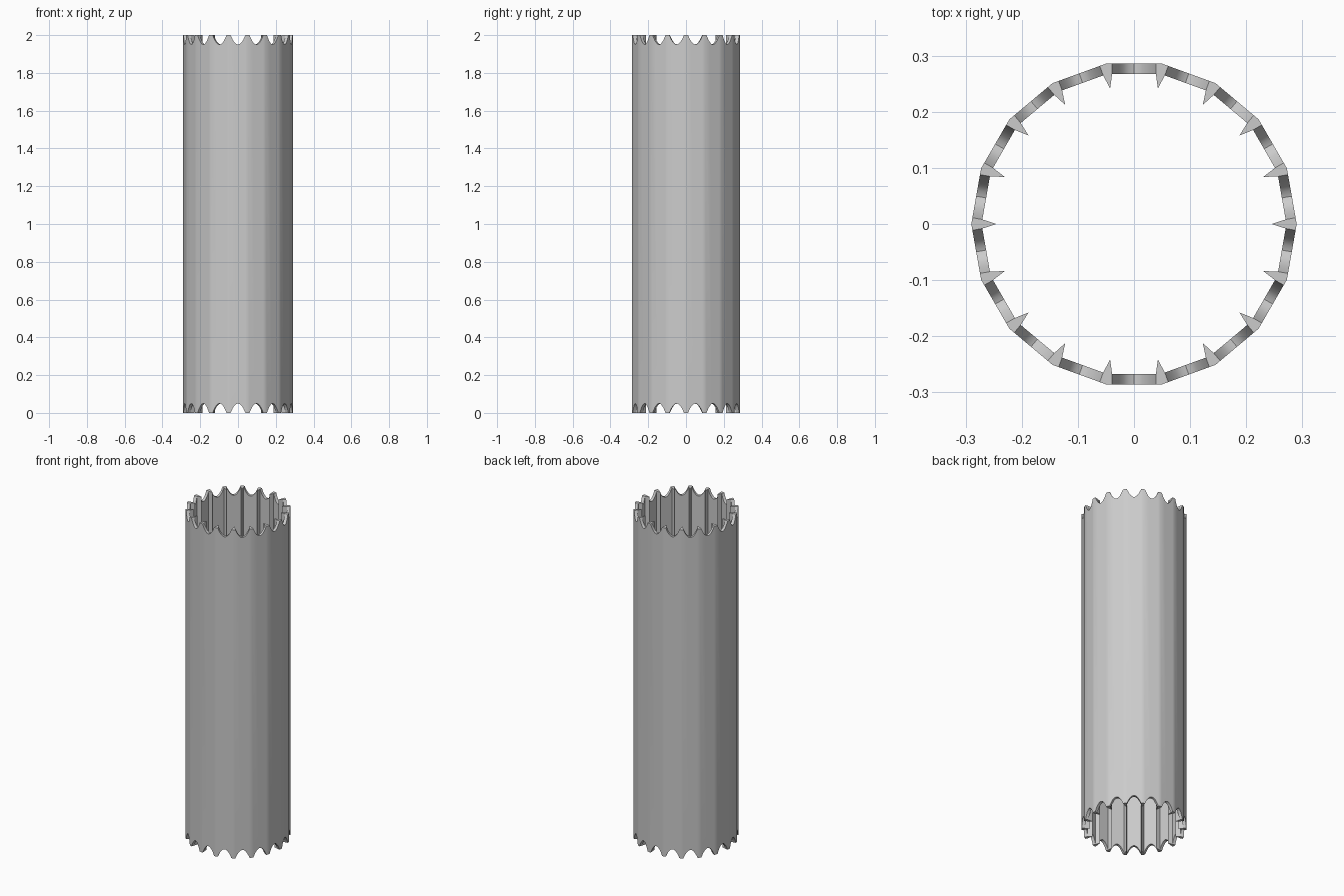
import bpy
import bmesh
from math import cos, sin, pi
from mathutils import Vector

cube = bpy.data.objects.get("Cube")
if cube:
    bpy.data.objects.remove(cube)

SIDES = 18
RADIUS = 0.29         # outer corner radius
WALL = 0.018
RIB_TIP = 0.245       # radius of the inner rib edges
HALF_NOTCH = 0.039    # half width of each scallop
DEPTH = 0.05
HEIGHT = 2.0
STEPS = 12

apothem = RADIUS * cos(pi / SIDES)
half_side = RADIUS * sin(pi / SIDES)

grey = bpy.data.materials.new("plain_grey")
grey.use_nodes = True
colour = (0.6, 0.6, 0.6, 1)
grey.diffuse_color = colour
grey.node_tree.nodes["Principled BSDF"].inputs["Base Color"].default_value = colour

bm = bmesh.new()


def add_face(points):
    bm.faces.new([bm.verts.new(p) for p in points])


def panel_point(i, across, out, z):
    """Point on side i: distance along the side, distance from the axis, height."""
    a = (2 * i + 1) * pi / SIDES
    return Vector((out * cos(a) - across * sin(a), out * sin(a) + across * cos(a), z))


def scallop(i, out, top):
    pts = []
    for k in range(STEPS + 1):
        t = -cos(pi * k / STEPS)
        d = DEPTH * (1 - t * t)
        pts.append(panel_point(i, t * HALF_NOTCH, out, HEIGHT - d if top else d))
    return pts


for i in range(SIDES):
    # Wall panel with a scalloped notch at each end
    outer = {top: scallop(i, apothem, top) for top in (False, True)}
    inner = {top: scallop(i, apothem - WALL, top) for top in (False, True)}
    corner = [panel_point(i, s * half_side, apothem, z)
              for s, z in ((-1, 0), (1, 0), (1, HEIGHT), (-1, HEIGHT))]
    add_face([corner[0]] + outer[False] + corner[1:3] + outer[True][::-1] + corner[3:])
    add_face(inner[False] + inner[True][::-1])
    for top in (False, True):
        o, n = outer[top], inner[top]
        for k in range(STEPS):
            add_face([o[k], o[k + 1], n[k + 1], n[k]])

    # Pointed rib inside the corner shared with the next side
    a = (2 * i + 2) * pi / SIDES
    nxt = i + 1
    for z in (0, HEIGHT):
        add_face([panel_point(i, half_side, apothem, z),
                  panel_point(i, HALF_NOTCH, apothem, z),
                  panel_point(i, HALF_NOTCH, apothem - WALL, z),
                  Vector((RIB_TIP * cos(a), RIB_TIP * sin(a), z)),
                  panel_point(nxt, -HALF_NOTCH, apothem - WALL, z),
                  panel_point(nxt, -HALF_NOTCH, apothem, z)])
    for side, s in ((i, 1), (nxt, -1)):
        base = [panel_point(side, s * HALF_NOTCH, apothem - WALL, z) for z in (0, HEIGHT)]
        tip = [Vector((RIB_TIP * cos(a), RIB_TIP * sin(a), z)) for z in (HEIGHT, 0)]
        add_face(base + tip)

bmesh.ops.remove_doubles(bm, verts=bm.verts, dist=0.0002)
bmesh.ops.recalc_face_normals(bm, faces=bm.faces)
mesh = bpy.data.meshes.new("ribbed_tube")
bm.to_mesh(mesh)
bm.free()

tube = bpy.data.objects.new("ribbed_tube", mesh)
bpy.context.collection.objects.link(tube)
mesh.materials.append(grey)
bpy.context.view_layer.objects.active = tube
tube.select_set(True)
bpy.ops.object.shade_smooth_by_angle(angle=pi / 6)
